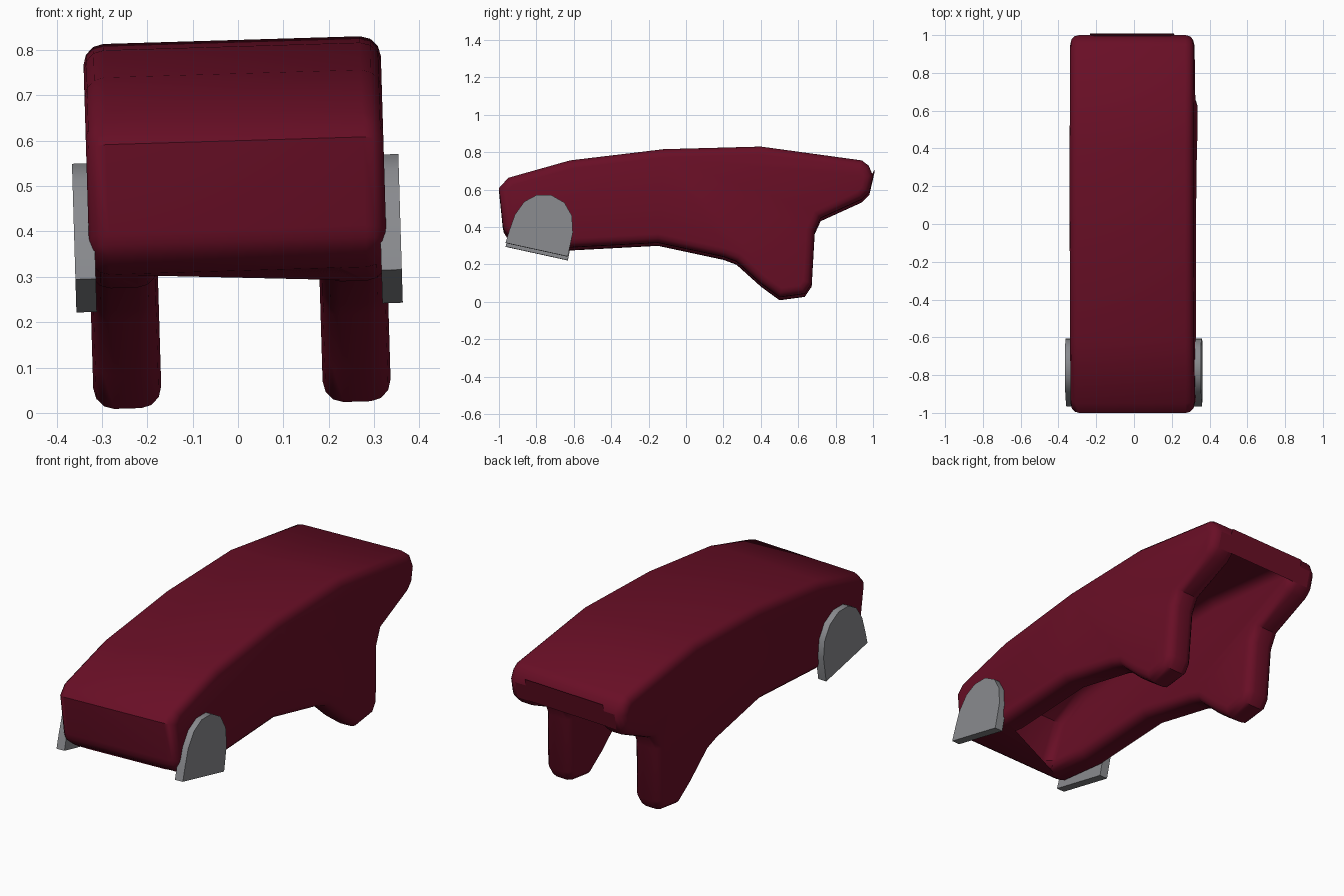
import bpy, bmesh, math
from mathutils import Matrix

if "Cube" in bpy.data.objects:
    bpy.data.objects.remove(bpy.data.objects["Cube"])

ROLL = Matrix.Rotation(-0.03, 4, 'Y')      # the whole model leans slightly to one side
SHIFT = Matrix.Translation((0.0105, 0, 0))


def material(name, rgb):
    m = bpy.data.materials.new(name)
    m.diffuse_color = (*rgb, 1)
    m.use_nodes = True
    m.node_tree.nodes["Principled BSDF"].inputs["Base Color"].default_value = m.diffuse_color
    return m


red = material("dark red", (0.14, 0.0045, 0.019))
grey = material("grey", (0.25, 0.255, 0.27))


def prism(name, profile, x0, x1, mat):
    """Extrude a (y, z) outline along x."""
    bm = bmesh.new()
    a = [bm.verts.new((x0, y, z)) for y, z in profile]
    b = [bm.verts.new((x1, y, z)) for y, z in profile]
    n = len(profile)
    bm.faces.new(a)
    bm.faces.new(b[::-1])
    for i in range(n):
        bm.faces.new((a[i], b[i], b[(i + 1) % n], a[(i + 1) % n]))
    bmesh.ops.recalc_face_normals(bm, faces=bm.faces)
    me = bpy.data.meshes.new(name)
    bm.to_mesh(me)
    bm.free()
    me.materials.append(mat)
    ob = bpy.data.objects.new(name, me)
    bpy.context.collection.objects.link(ob)
    ob.matrix_world = ROLL @ SHIFT
    return ob


def smooth(ob, angle):
    bpy.ops.object.select_all(action='DESELECT')
    ob.select_set(True)
    bpy.context.view_layer.objects.active = ob
    bpy.ops.object.shade_smooth_by_angle(angle=math.radians(angle))


# Arched body with two rear legs
outline = [(-1, .60), (-.95, .655), (-.62, .748), (-.12, .808), (.40, .822),
           (.94, .748), (.977, .72), (1, .665), (.98, .58), (.94, .54),
           (.72, .44), (.688, .37), (.672, .09), (.635, .035), (.5, .017),
           (.40, .09), (.27, .207), (.2, .233), (-.15, .308), (-.62, .283),
           (-.90, .313), (-.975, .36)]
body = prism("body_shell", outline, -.328, .328, red)

# Hollow underside, open at the bottom and the rear
hollow = prism("hollow_cutter", [(-.86, -.1), (-.86, .36), (-.78, .54), (-.60, .63),
                                 (-.12, .70), (.40, .72), (.94, .665), (1.1, .645),
                                 (1.1, -.1)], -.178, .178, red)
cut = body.modifiers.new("hollow", 'BOOLEAN')
cut.object = hollow
cut.operation = 'DIFFERENCE'
cut.solver = 'EXACT'
bpy.context.view_layer.objects.active = body
bpy.ops.object.modifier_apply(modifier="hollow")
bpy.data.objects.remove(hollow)

bev = body.modifiers.new("soft edges", 'BEVEL')
bev.width = .045
bev.segments = 3
bev.limit_method = 'ANGLE'
bev.angle_limit = math.radians(50)
bpy.ops.object.modifier_apply(modifier="soft edges")
smooth(body, 35)

# Round-topped side plates near the front
plate = [(-.965, .305), (-.945, .37), (-.915, .455), (-.865, .525), (-.80, .56),
         (-.72, .56), (-.65, .52), (-.61, .45), (-.605, .36), (-.632, .232)]
for side, s in (("left", -1), ("right", 1)):
    smooth(prism(side + "_side_plate", plate, s * .315, s * .36, grey), 40)
